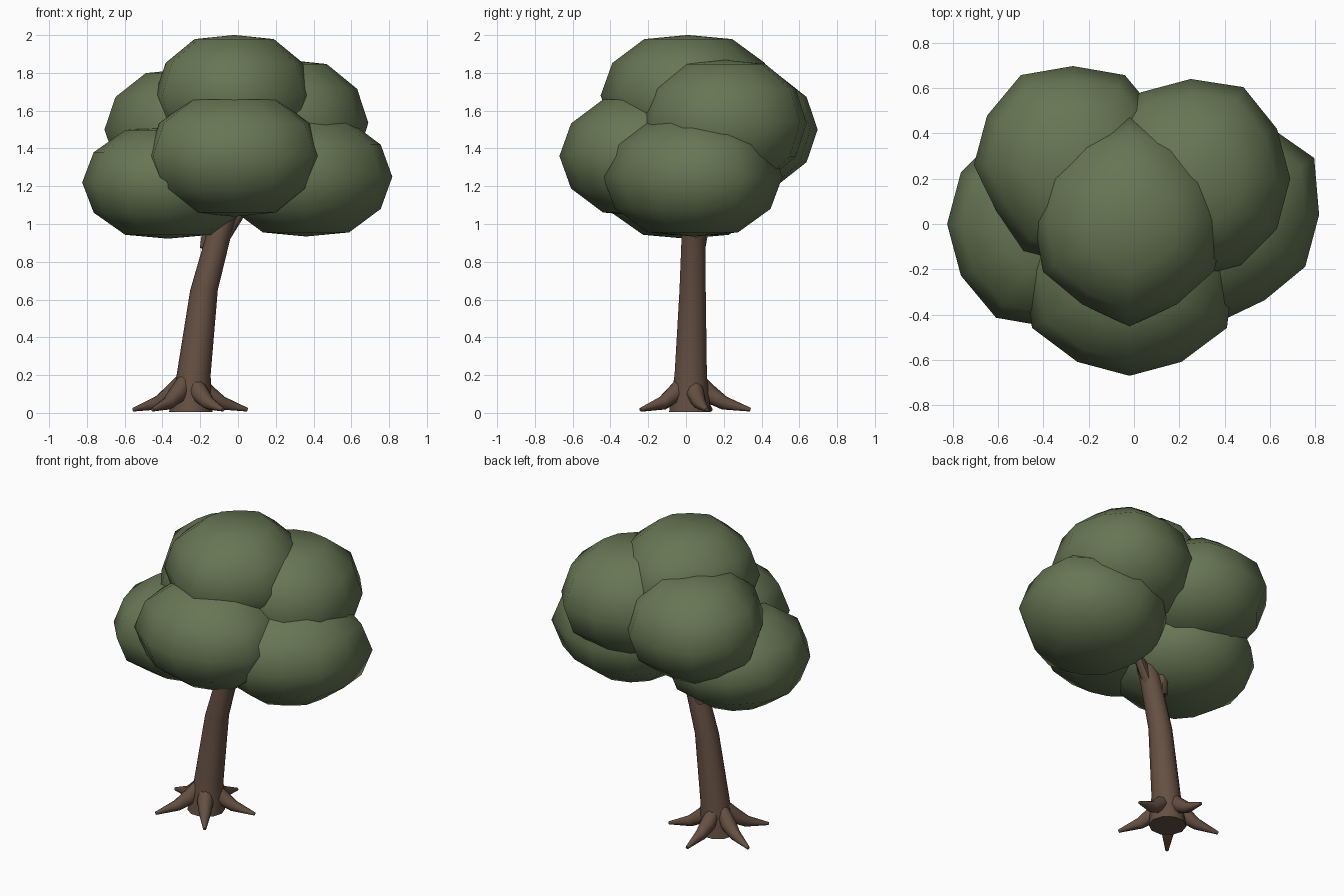
import bpy, bmesh, math
from mathutils import Vector

cube = bpy.data.objects.get("Cube")
if cube:
    bpy.data.objects.remove(cube, do_unlink=True)


def material(name, rgb):
    mat = bpy.data.materials.new(name)
    mat.use_nodes = True
    mat.diffuse_color = (*rgb, 1)
    mat.node_tree.nodes["Principled BSDF"].inputs["Base Color"].default_value = (*rgb, 1)
    return mat


LEAF = material("leaf green", (0.135, 0.180, 0.088))
BARK = material("bark brown", (0.130, 0.080, 0.055))


def finish(name, bm, mat, angle):
    bmesh.ops.recalc_face_normals(bm, faces=bm.faces)
    mesh = bpy.data.meshes.new(name)
    bm.to_mesh(mesh)
    bm.free()
    mesh.materials.append(mat)
    obj = bpy.data.objects.new(name, mesh)
    bpy.context.collection.objects.link(obj)
    bpy.ops.object.select_all(action="DESELECT")
    obj.select_set(True)
    bpy.context.view_layer.objects.active = obj
    bpy.ops.object.shade_smooth_by_angle(angle=math.radians(angle))
    return obj


def tube(name, path, radii, sides, flat_rings=False):
    """Tapered tube along a path, capped at both ends."""
    bm = bmesh.new()
    pts = [Vector(p) for p in path]
    rings = []
    for i, (p, r) in enumerate(zip(pts, radii)):
        d = (pts[min(i + 1, len(pts) - 1)] - pts[max(i - 1, 0)]).normalized()
        if flat_rings:
            d = Vector((0, 0, 1))
        side = d.cross(Vector((0, 1, 0) if abs(d.z) > 0.8 else (0, 0, 1))).normalized()
        up = side.cross(d)
        angles = [math.tau * k / sides for k in range(sides)]
        rings.append([bm.verts.new(p + r * (side * math.cos(a) + up * math.sin(a)))
                      for a in angles])
    for a, b in zip(rings, rings[1:]):
        for k in range(sides):
            n = (k + 1) % sides
            bm.faces.new((a[k], a[n], b[n], b[k]))
    bm.faces.new(rings[0])
    bm.faces.new(rings[-1])
    return finish(name, bm, BARK, 60)


def leaf_clump(name, center, radius, height, bulges):
    """Twelve-sided ball with pressed poles; bulges scale the radius by compass angle."""
    bm = bmesh.new()
    bmesh.ops.create_uvsphere(bm, u_segments=12, v_segments=6, radius=1)
    for v in bm.verts:
        x, y, z = v.co
        degrees = round(math.degrees(math.atan2(y, x)) / 30) * 30 % 360
        r = radius * bulges.get(degrees, 1)
        if abs(z) > 0.99:
            z *= 0.93
        v.co = Vector(center) + Vector((x * r, y * r, z * height))
    return finish(name, bm, LEAF, 60)


# Leaning trunk, flared at the foot
tube("trunk",
     [(-0.25, 0.02, 0.005), (-0.235, 0.025, 0.2), (-0.18, 0.035, 0.65),
      (-0.1, 0.04, 0.95), (-0.01, 0.04, 1.2)],
     [0.115, 0.09, 0.073, 0.066, 0.058], 10, flat_rings=True)

# Branch stubs hugging the trunk below the leaves
tube("right_branch", [(-0.16, 0.065, 0.87), (-0.145, 0.09, 1.0), (-0.12, 0.12, 1.2)],
     [0.042, 0.04, 0.03], 6)
tube("left_branch", [(-0.07, 0.05, 0.94), (0.0, 0.06, 1.05), (0.08, 0.08, 1.2)],
     [0.035, 0.033, 0.03], 6)

# Five roots spread evenly around the foot
foot = Vector((-0.257, 0.023, 0))
for i in range(5):
    a = math.radians(232 + 72 * i)
    out = Vector((math.cos(a), math.sin(a), 0))
    path = [foot + out * r + Vector((0, 0, z))
            for r, z in ((0.04, 0.17), (0.1, 0.1), (0.18, 0.052), (0.318, 0.017))]
    tube(f"root_{i + 1}", path, [0.04, 0.05, 0.036, 0.01], 8)

# Leaf clumps
leaf_clump("top_leaves", (-0.02, 0.01, 1.68), 0.42, 0.345,
           {90: 1.12, 210: 1.05, 270: 1.1, 330: 1.03})
leaf_clump("front_leaves", (-0.02, -0.21, 1.36), 0.46, 0.345, {210: 1.08, 330: 1.08})
leaf_clump("left_leaves", (0.36, 0.04, 1.25), 0.457, 0.34,
           {30: 1.1, 90: 1.03, 270: 1.05, 300: 0.95})
leaf_clump("right_leaves", (-0.37, 0.0, 1.22), 0.455, 0.32, {240: 1.05})
leaf_clump("back_left_leaves", (0.25, 0.2, 1.535), 0.44, 0.36, {60: 1.06})
leaf_clump("back_right_leaves", (-0.27, 0.26, 1.5), 0.437, 0.345,
           {60: 1.05, 120: 1.05, 210: 0.9})
